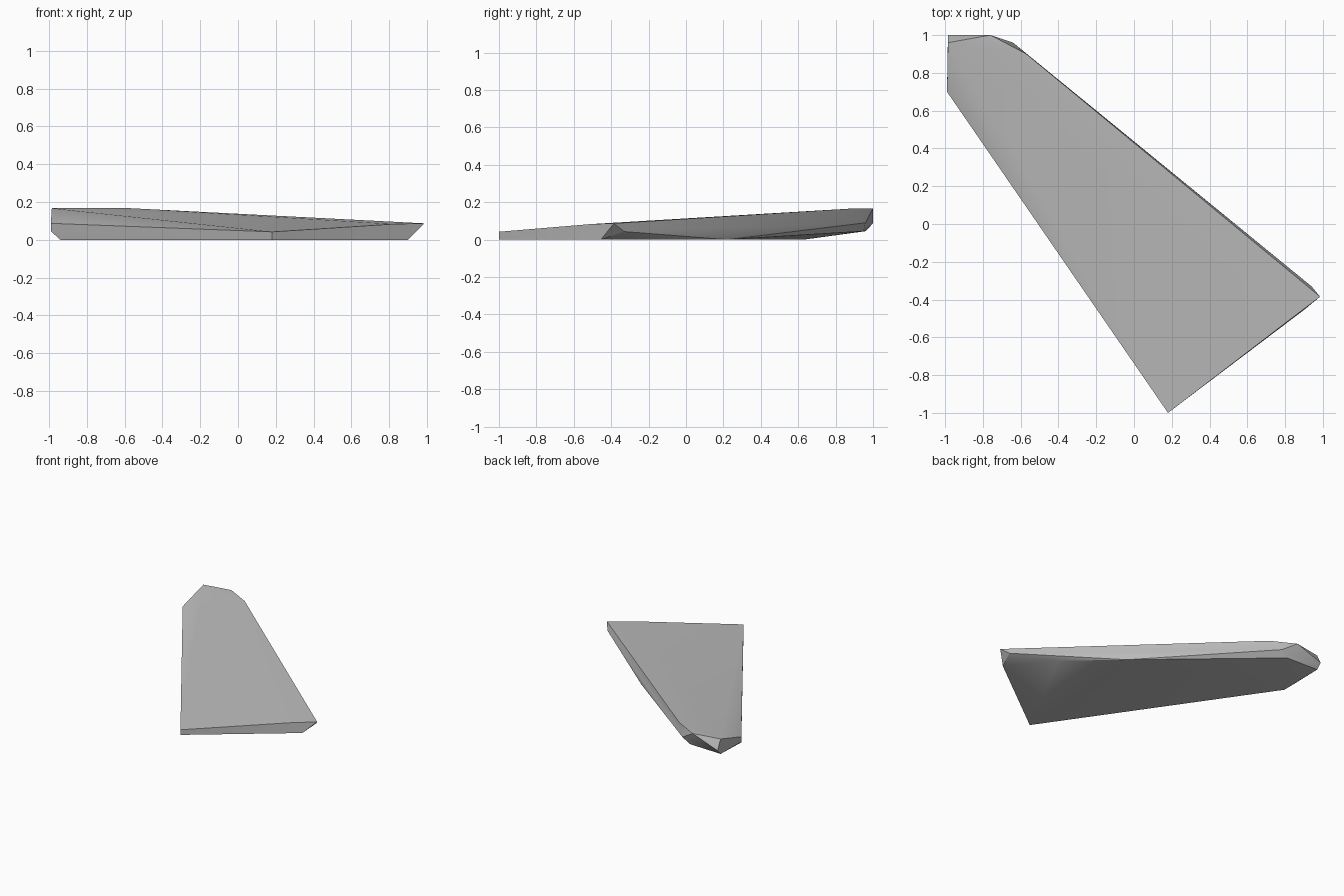
import bpy, bmesh, math

cube = bpy.data.objects.get("Cube")
if cube:
    bpy.data.objects.remove(cube, do_unlink=True)

grey = bpy.data.materials.new("plain grey")
grey.use_nodes = True
colour = (0.5, 0.5, 0.5, 1)
grey.diffuse_color = colour
grey.node_tree.nodes["Principled BSDF"].inputs["Base Color"].default_value = colour

# Slanted tip rib: trailing corner, upper edge, leading point, chamfered foot
tip_rib = [(0.18, -1.0, 0), (0.18, -1.0, 0.042), (0.82, -0.51, 0.083),
           (0.985, -0.385, 0.087), (0.94, -0.33, 0.043), (0.9, -0.455, 0)]
# Lower edge of the leading side
lower_edge = [(0.64, -0.13, 0), (0.25, 0.22, 0), (-0.94, 0.63, 0)]
# Bevelled nose at the thick root end
root_top = [(-0.985, 0.96, 0.167), (-0.76, 1.0, 0.167), (-0.57, 0.9, 0.167)]
root_middle = [(-0.99, 0.7, 0.087), (-0.985, 1.0, 0.087), (-0.64, 0.96, 0.09)]
root_bottom = [(-0.99, 0.7, 0.045), (-0.985, 0.96, 0.045), (-0.7, 0.95, 0.045)]

# Skin the sections into one closed wing
bm = bmesh.new()
for section in (tip_rib, lower_edge, root_top, root_middle, root_bottom):
    for point in section:
        bm.verts.new(point)
hull = bmesh.ops.convex_hull(bm, input=bm.verts)
spare = [v for v in bm.verts if not v.link_faces]
bmesh.ops.delete(bm, geom=spare, context="VERTS")
bmesh.ops.dissolve_limit(bm, angle_limit=math.radians(0.5),
                         verts=bm.verts, edges=bm.edges)
bmesh.ops.recalc_face_normals(bm, faces=bm.faces)
mesh = bpy.data.meshes.new("wing")
bm.to_mesh(mesh)
bm.free()
mesh.materials.append(grey)
wing = bpy.data.objects.new("wing", mesh)
bpy.context.collection.objects.link(wing)

# Soft shading with crisp bevels
bpy.ops.object.select_all(action="DESELECT")
wing.select_set(True)
bpy.context.view_layer.objects.active = wing
bpy.ops.object.shade_smooth_by_angle(angle=math.radians(30))
